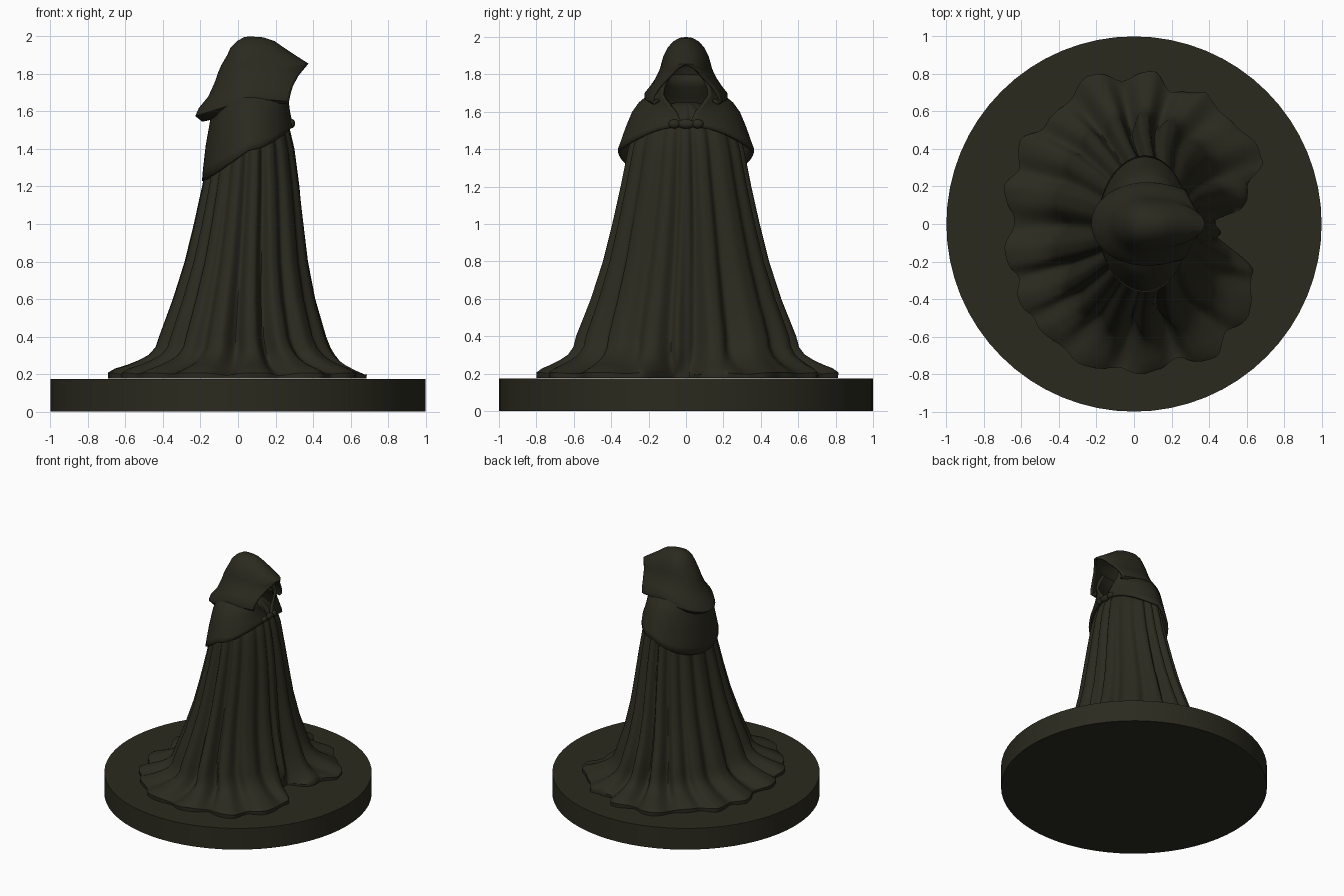
import bpy, bmesh, math

if "Cube" in bpy.data.objects:
    bpy.data.objects.remove(bpy.data.objects["Cube"])

cloth = bpy.data.materials.new("dark olive cloth")
cloth.diffuse_color = (0.024, 0.023, 0.0135, 1)
cloth.use_nodes = True
cloth.node_tree.nodes["Principled BSDF"].inputs["Base Color"].default_value = cloth.diffuse_color


def finish(obj, angle=50):
    obj.data.materials.clear()
    obj.data.materials.append(cloth)
    bpy.ops.object.select_all(action='DESELECT')
    obj.select_set(True)
    bpy.context.view_layer.objects.active = obj
    bpy.ops.object.shade_smooth_by_angle(angle=math.radians(angle))


def loft(name, rings, closed=False, cap=False, thickness=0):
    """Skin rings listed bottom to top, each counter-clockwise."""
    bm = bmesh.new()
    rows = [[bm.verts.new(p) for p in r] for r in rings]
    n = len(rows[0])
    for a, b in zip(rows, rows[1:]):
        for i in range(n if closed else n - 1):
            j = (i + 1) % n
            bm.faces.new((a[i], a[j], b[j], b[i]))
    if cap:
        bm.faces.new(rows[-1])
    bmesh.ops.remove_doubles(bm, verts=bm.verts, dist=0.0015)
    me = bpy.data.meshes.new(name)
    bm.to_mesh(me)
    bm.free()
    obj = bpy.data.objects.new(name, me)
    bpy.context.collection.objects.link(obj)
    if thickness:
        m = obj.modifiers.new("thickness", 'SOLIDIFY')
        m.thickness = thickness
        m.offset = -1
    finish(obj)
    return obj


def arch(z, back_drop, front_rise, xb, ry, xf, yo, cx=0.06, n=72):
    """Horizontal ring around the back, open at the front by half-width yo."""
    a0 = math.asin(min(1, yo / ry))
    rxf = (xf - cx) / math.cos(a0)
    pts = []
    for i in range(n + 1):
        a = a0 + (2 * math.pi - 2 * a0) * i / n
        c = math.cos(a)
        x = cx + c * (rxf if c > 0 else cx - xb)
        pts.append((x, ry * math.sin(a), z + (front_rise * c * c if c > 0 else back_drop * c)))
    return pts


def interp(table, t):
    """Linear lookup in rows sorted by their first value."""
    for p, q in zip(table, table[1:]):
        if t <= q[0]:
            f = max(0, (t - p[0]) / (q[0] - p[0]))
            return [u + (v - u) * f for u, v in zip(p[1:], q[1:])]
    return list(table[-1][1:])


# round plinth
bpy.ops.mesh.primitive_cylinder_add(vertices=64, radius=1, depth=0.175, location=(0, 0, 0.0875))
base = bpy.context.object
base.name = "round_base"
finish(base, 40)

# robe: outline of the spread hem seen from above
HEM = [(.43, 0), (.44, .03), (.59, .07), (.6, .22), (.72, .33), (.66, .42), (.55, .5), (.47, .6),
       (.38, .7), (.3, .69), (.2, .72), (.12, .81), (0, .79), (-.12, .8), (-.25, .78), (-.32, .73),
       (-.38, .62), (-.48, .52), (-.6, .45), (-.62, .3), (-.69, .2), (-.65, .05), (-.69, -.1),
       (-.64, -.28), (-.61, -.4), (-.53, -.53), (-.42, -.62), (-.32, -.73), (-.15, -.77),
       (-.02, -.81), (.12, -.77), (.25, -.74), (.45, -.7), (.5, -.58), (.6, -.5), (.63, -.23),
       (.5, -.12), (.43, -.05)]
TAU = 2 * math.pi
hem = sorted((math.atan2(y, x - .02) % TAU, math.hypot(x - .02, y)) for x, y in HEM)
hem.append((TAU, hem[0][1]))

# robe: z, back x, front x, half-width in y
BODY = [(.175, -.46, .52, .615), (.3, -.445, .515, .60), (.4, -.43, .485, .59), (.6, -.355, .425, .51),
        (.8, -.29, .385, .445), (1.0, -.24, .36, .395), (1.2, -.195, .335, .35), (1.4, -.155, .305, .31),
        (1.5, -.145, .28, .28), (1.58, -.11, .235, .20), (1.63, -.05, .19, .12), (1.65, 0, .14, .06)]
# robe: height and how far each row has spread to the hem outline
ROWS = [(.176, .99), (.195, 1), (.21, .85), (.23, .6), (.255, .36), (.29, .16), (.34, .04)]
ROWS += [(.4 + .1 * i, 0) for i in range(12)] + [(1.58, 0), (1.63, 0), (1.65, 0)]
N = 270
rings = []
for z, spread in ROWS:
    xb, xf, ry = interp(BODY, z)
    cx, rx = (xb + xf) / 2, (xf - xb) / 2
    depth = interp([(0, .19), (.35, .17), (.6, .14), (1.4, .10), (1.7, .02)], z)[0]
    slit_depth = interp([(0, .20), (.5, .14), (1.2, .03), (1.7, 0)], z)[0]
    ring = []
    for i in range(N):
        a = TAU * i / N
        # broad ridges separated by narrow valleys
        wave = 17 * a + .9 * math.sin(3 * a + .5) + .5 * math.sin(5 * a) + .25 * math.sin(4 * z + 2 * a)
        fold = (0.5 - 0.5 * math.cos(wave)) ** 1.8 * (.8 + .3 * math.sin(4 * a + 1))
        slit = min(a, TAU - a) / .09
        k = 1 - depth * fold - slit_depth * math.exp(-slit * slit)
        x, y = cx + rx * k * math.cos(a), ry * k * math.sin(a)
        r = sum(interp(hem, (a + d) % TAU)[0] for d in (-.02, 0, .02)) / 3
        r *= 1.01 - .05 * fold * min(1, spread)
        hx, hy = .02 + r * math.cos(a), r * math.sin(a)
        lift = .035 * (.55 - fold) * min(1, 4 * spread) if z > .2 else 0
        if z == .195:
            lift = .012 * (1 - fold)
        ring.append((x + (hx - x) * spread, y + (hy - y) * spread, max(.176, z + lift)))
    rings.append(ring)
loft("robe", rings, closed=True, cap=True)

# shoulder cape, longer at the back, its collar rising into the hood
CAPE = [(1.40, .17, .12, -.192, .365, .292, .02), (1.44, .15, .10, -.187, .350, .294, .02),
        (1.52, .10, .03, -.172, .322, .288, .025), (1.60, .04, 0, -.147, .288, .277, .05),
        (1.65, .01, -.01, -.125, .252, .272, .09), (1.69, 0, 0, -.09, .205, .265, .13),
        (1.74, 0, 0, -.06, .155, .255, .125), (1.80, 0, 0, -.03, .12, .235, .095)]
loft("shoulder_cape", [arch(*r) for r in CAPE], thickness=.018)

# hood: peaked brim, open face, slouching at the back
HOOD = [(1.665, .10, -.03, -.10, .17, .25, .14), (1.65, .105, -.045, -.19, .20, .265, .17),
        (1.665, .09, -.04, -.228, .222, .272, .185), (1.70, .08, -.02, -.208, .222, .28, .175),
        (1.74, .06, -.01, -.158, .19, .293, .145), (1.79, .03, 0, -.122, .158, .322, .09),
        (1.83, .02, 0, -.105, .14, .355, .045), (1.855, .01, 0, -.09, .133, .376, 0),
        (1.90, 0, 0, -.058, .12, .305, 0), (1.94, 0, 0, -.04, .10, .245, 0),
        (1.975, 0, 0, -.005, .07, .195, 0), (1.995, 0, 0, .03, .035, .135, 0),
        (2.0, 0, 0, .0595, .0005, .0605, 0)]
loft("hood", [arch(*r) for r in HOOD], thickness=.014)

# clasp: two buttons joined by a bar
for name, y, size in (("clasp_button_left", -.062, (.022, .032, .024)),
                      ("clasp_button_right", .062, (.022, .032, .024)),
                      ("clasp_bar", 0, (.022, .05, .025))):
    bpy.ops.mesh.primitive_uv_sphere_add(segments=20, ring_count=12, radius=1, location=(.283, y, 1.535))
    part = bpy.context.object
    part.name = name
    part.scale = size
    finish(part, 60)
